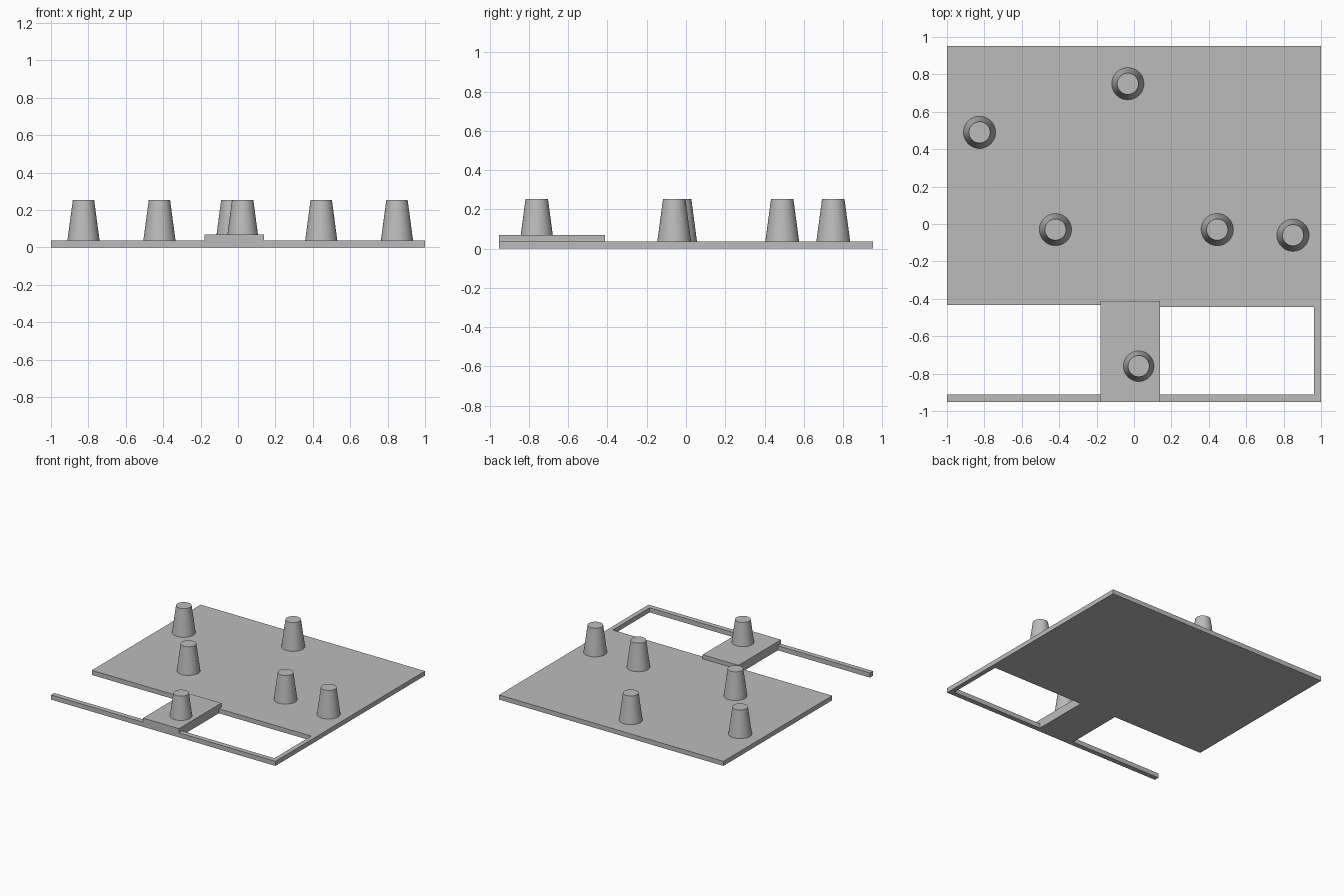
import bpy
import bmesh
import math

cube = bpy.data.objects.get("Cube")
if cube:
    bpy.data.objects.remove(cube, do_unlink=True)

grey = bpy.data.materials.new("plain grey")
grey.use_nodes = True
colour = (0.5, 0.5, 0.5, 1)
grey.diffuse_color = colour
grey.node_tree.nodes["Principled BSDF"].inputs["Base Color"].default_value = colour

HALF_Y = 0.952      # half depth of the board
BOARD_Z = 0.037     # board thickness
PEG_TOP = 0.254


def extruded(name, outline, height):
    """Solid prism standing on the ground from a flat outline."""
    bm = bmesh.new()
    face = bm.faces.new([bm.verts.new((x, y, 0)) for x, y in outline])
    result = bmesh.ops.extrude_face_region(bm, geom=[face])
    top = [v for v in result["geom"] if isinstance(v, bmesh.types.BMVert)]
    bmesh.ops.translate(bm, verts=top, vec=(0, 0, height))
    bmesh.ops.recalc_face_normals(bm, faces=bm.faces)
    mesh = bpy.data.meshes.new(name)
    bm.to_mesh(mesh)
    bm.free()
    mesh.materials.append(grey)
    obj = bpy.data.objects.new(name, mesh)
    bpy.context.collection.objects.link(obj)
    return obj


def peg(name, x, y):
    """Tapered round peg rising from the board."""
    bpy.ops.mesh.primitive_cone_add(
        vertices=48, radius1=0.086, radius2=0.057, depth=PEG_TOP - BOARD_Z,
        location=(x, y, (PEG_TOP + BOARD_Z) / 2))
    obj = bpy.context.object
    obj.name = name
    obj.data.materials.append(grey)
    bpy.ops.object.shade_smooth_by_angle(angle=math.radians(30))


# Board with its thin rim running along the left side and the front
extruded("board_and_rim", [
    (-1, HALF_Y), (-1, -0.433), (-0.02, -0.433), (-0.02, -0.444),
    (0.963, -0.444), (0.963, -0.912), (-1, -0.912), (-1, -HALF_Y),
    (1, -HALF_Y), (1, HALF_Y)], BOARD_Z)

# Thicker bridge joining the board to the front rim
extruded("bridge", [(-0.18, -HALF_Y), (0.14, -HALF_Y),
                    (0.14, -0.412), (-0.18, -0.412)], 0.07)

# Pegs
pegs = {
    "back_peg": (-0.033, 0.75),
    "right_back_peg": (-0.826, 0.49),
    "right_middle_peg": (-0.42, -0.03),
    "left_middle_peg": (0.445, -0.03),
    "left_outer_peg": (0.85, -0.06),
    "bridge_peg": (0.025, -0.76),
}
for name, (x, y) in pegs.items():
    peg(name, x, y)
